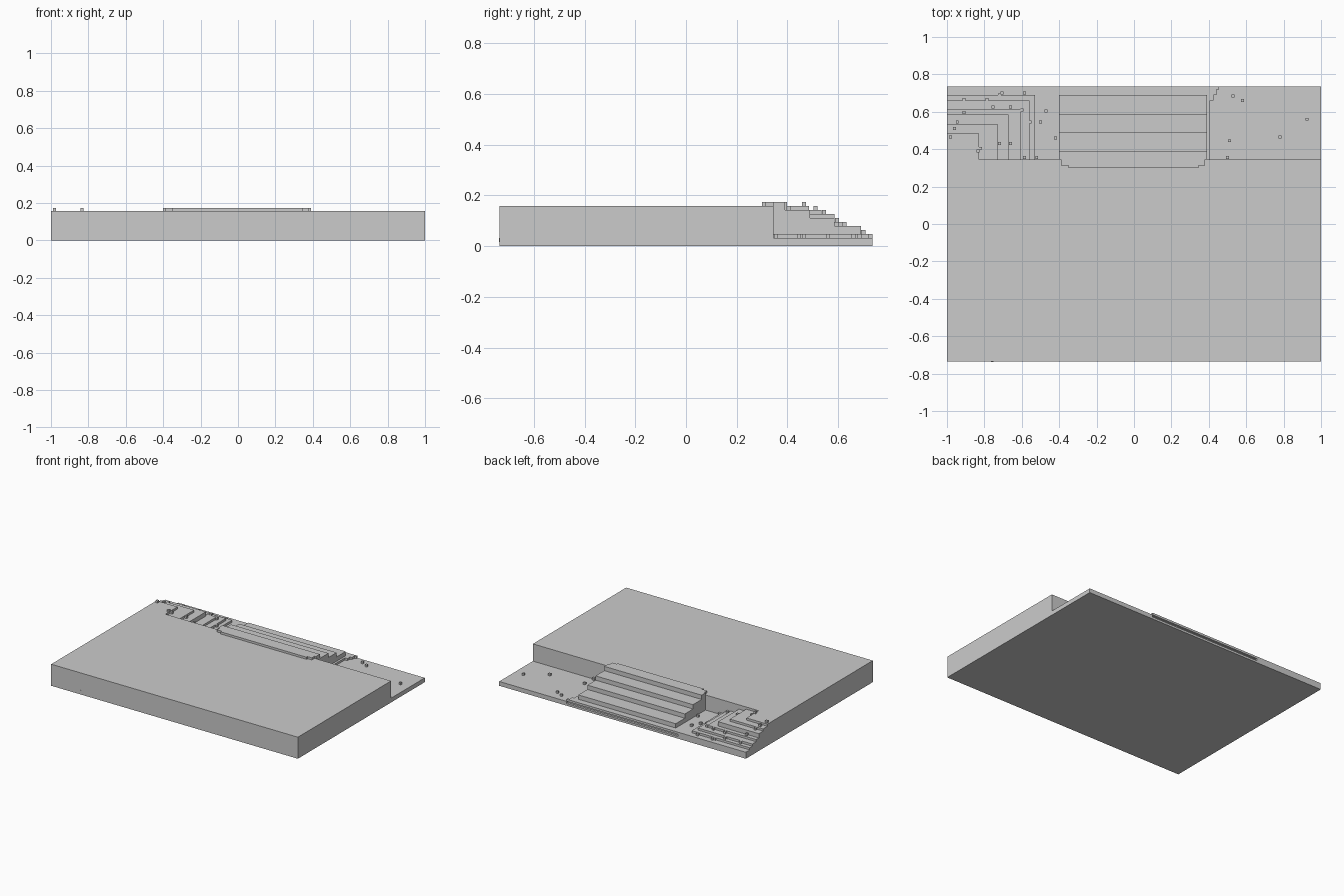
import bpy
import bmesh

default = bpy.data.objects.get("Cube")
if default:
    bpy.data.objects.remove(default, do_unlink=True)

UNIT = 0.0158          # height of one layer
BACK = 0.735           # half depth
WALL = 0.345           # where the high deck drops to the low ground
GROUND = 2 * UNIT


def prism(name, outline, z0, z1):
    """Extrude a flat outline from z0 up to z1."""
    bm = bmesh.new()
    face = bm.faces.new([bm.verts.new((x, y, z0)) for x, y in outline])
    top = bmesh.ops.extrude_face_region(bm, geom=[face])["geom"]
    verts = [v for v in top if isinstance(v, bmesh.types.BMVert)]
    bmesh.ops.translate(bm, verts=verts, vec=(0, 0, z1 - z0))
    bmesh.ops.recalc_face_normals(bm, faces=bm.faces)
    mesh = bpy.data.meshes.new(name)
    bm.to_mesh(mesh)
    bm.free()
    obj = bpy.data.objects.new(name, mesh)
    bpy.context.collection.objects.link(obj)
    return obj


def block(name, x0, x1, y0, y1, z0, z1):
    return prism(name, [(x0, y0), (x1, y0), (x1, y1), (x0, y1)], z0, z1)


# High deck and the low ground behind it
block("main_deck", -1, 1, -BACK, WALL, 0, 10 * UNIT)
block("low_ground", -1, 1, WALL, BACK - UNIT, 0, GROUND)

# Rear rim with a shallow groove under the paving
block("rear_rim_base", -1, 1, BACK - UNIT, BACK, 0, UNIT)
block("rear_rim_right", -1, -0.45, BACK - UNIT, BACK, UNIT, GROUND)
block("rear_rim_left", 0.455, 1, BACK - UNIT, BACK, UNIT, GROUND)

# Raised paving with a stepped edge on one side
PAVING = 3 * UNIT
prism("paving", [(-1, WALL), (0.405, WALL), (0.405, 0.66), (0.425, 0.66),
                 (0.425, 0.69), (0.44, 0.69), (0.44, 0.72), (0.455, 0.72),
                 (0.455, BACK), (-1, BACK)], GROUND, PAVING)

# Corner terraces, each one layer higher and smaller
terraces = [(-0.53, 0.69, 4), (-0.56, 0.66, 5), (-0.605, 0.615, 6),
            (-0.67, 0.585, 8), (-0.73, 0.535, 9), (-0.83, 0.485, 10)]
below = PAVING
for i, (x, y, layer) in enumerate(terraces):
    block(f"terrace_{i + 1}", -1, x, WALL, y, below, layer * UNIT)
    below = layer * UNIT

# Central staircase
below = PAVING
for i, y in enumerate((0.69, 0.585, 0.49)):
    block(f"stair_{i + 1}", -0.4, 0.39, WALL, y, below, below + 2 * UNIT)
    below += 2 * UNIT
block("stair_top", -0.4, 0.39, WALL, 0.39, below, below + UNIT)

# Landing with notched front corners
prism("landing", [(-0.35, 0.3), (0.345, 0.3), (0.345, 0.312), (0.38, 0.312),
                  (0.38, WALL), (0.39, WALL), (0.39, 0.39), (-0.4, 0.39),
                  (-0.4, WALL), (-0.39, WALL), (-0.39, 0.312), (-0.35, 0.312)],
      10 * UNIT, 11 * UNIT)


# Loose stones resting on whatever lies below them
def surface(x, y):
    z = PAVING if x < 0.405 else GROUND
    for tx, ty, layer in terraces:
        if x < tx and y < ty:
            z = layer * UNIT
    return z


stones = [(-0.98, 0.465), (-0.96, 0.51), (-0.835, 0.39), (-0.82, 0.405),
          (-0.945, 0.545), (-0.91, 0.595), (-0.91, 0.667), (-0.785, 0.667),
          (-0.755, 0.625), (-0.72, 0.69), (-0.705, 0.7), (-0.66, 0.625),
          (-0.585, 0.7), (-0.6, 0.61), (-0.555, 0.545), (-0.5, 0.545),
          (-0.47, 0.605), (-0.42, 0.46), (-0.72, 0.43), (-0.66, 0.43),
          (-0.585, 0.355), (-0.52, 0.355), (0.53, 0.685), (0.58, 0.66),
          (0.925, 0.56), (0.78, 0.465), (0.51, 0.445), (0.5, 0.355)]
h = UNIT / 2
for i, (x, y) in enumerate(stones):
    z = surface(x, y)
    block(f"stone_{i + 1}", x - h, x + h, y - h, y + h, z, z + UNIT)

# Single stud on the front wall
block("front_stud", -0.765, -0.75, -BACK - 0.002, -BACK, UNIT, GROUND)
